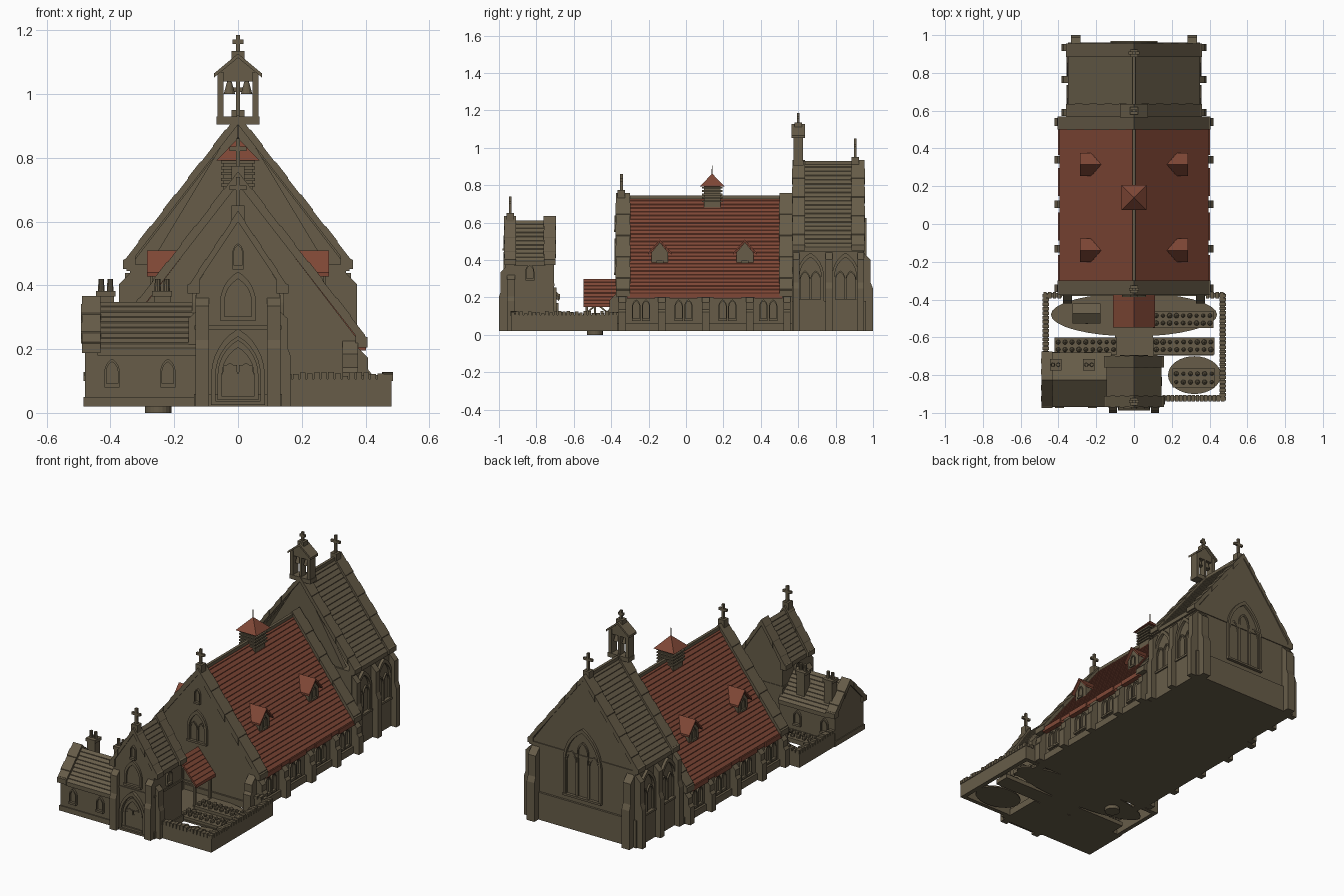
import bpy, bmesh, math, random
from mathutils import Matrix, Vector

if "Cube" in bpy.data.objects:
    bpy.data.objects.remove(bpy.data.objects["Cube"])

random.seed(3)

def material(name, col):
    m = bpy.data.materials.new(name)
    m.diffuse_color = (*col, 1)
    m.use_nodes = True
    m.node_tree.nodes["Principled BSDF"].inputs["Base Color"].default_value = m.diffuse_color
    return m

STONE = material("brown_stone", (0.135, 0.108, 0.066))
RED = material("red_tile", (0.215, 0.064, 0.037))

def finish(bm, name, mat):
    bmesh.ops.recalc_face_normals(bm, faces=bm.faces[:])
    me = bpy.data.meshes.new(name)
    bm.to_mesh(me)
    bm.free()
    me.materials.append(mat)
    ob = bpy.data.objects.new(name, me)
    bpy.context.collection.objects.link(ob)
    return ob

def add_prism(bm, pts, axis, a, b):
    """Extrude a 2D outline along an axis between a and b."""
    place = {'x': lambda p, t: (t, p[0], p[1]), 'y': lambda p, t: (p[0], t, p[1]),
             'z': lambda p, t: (p[0], p[1], t)}[axis]
    lo = [bm.verts.new(place(p, a)) for p in pts]
    hi = [bm.verts.new(place(p, b)) for p in pts]
    bm.faces.new(lo)
    bm.faces.new(hi[::-1])
    for i in range(len(pts)):
        j = (i + 1) % len(pts)
        bm.faces.new((lo[i], lo[j], hi[j], hi[i]))

def prism(name, pts, axis, a, b, mat=STONE):
    bm = bmesh.new()
    add_prism(bm, pts, axis, a, b)
    return finish(bm, name, mat)

def add_box(bm, x0, x1, y0, y1, z0, z1):
    add_prism(bm, [(x0, y0), (x1, y0), (x1, y1), (x0, y1)], 'z', z0, z1)

def boxes(name, items, mat=STONE):
    bm = bmesh.new()
    for it in items:
        add_box(bm, *it)
    return finish(bm, name, mat)

def roof(name, axis, c, a, b, w, ze, zr, n, mat, t=0.02, step=0.004):
    """Gable roof slab with overlapping tile courses."""
    left = []
    for i in range(n):
        for f, lift in ((i / n, step), ((i + 1) / n, 0)):
            left.append((-w * (1 - f), ze + (zr - ze) * f + lift))
    right = [(-u, z) for u, z in left[::-1]][1:]
    pts = left + right + [(w, ze - t), (0, zr - t), (-w, ze - t)]
    prism(name, [(c + u, z) for u, z in pts], axis, a, b, mat)

def coping(name, axis, c, a, b, w, ze, zr, n, th=0.02):
    """Gable coping of separate stones with a kneeler at each foot."""
    bm = bmesh.new()
    for s in (-1, 1):
        for i in range(n):
            f, g = i / n, (i + 1) / n
            e = 0.004 * (i % 2)
            u0, u1 = w * (1 - f), w * (1 - g)
            z0, z1 = ze + (zr - ze) * f, ze + (zr - ze) * g
            add_prism(bm, [(c + s * u0, z0 - th), (c + s * u1, z1 - th), (c + s * u1, z1 + th + e),
                           (c + s * u0, z0 + th + e)], axis, a - e / 2, b + e / 2)
        k = [(c + s * (w - 0.03), ze - th), (c + s * (w + 0.008), ze - th),
             (c + s * (w + 0.008), ze + 0.012), (c + s * (w - 0.03), ze + 0.03)]
        add_prism(bm, k, axis, a, b)
    finish(bm, name, STONE)

def house(name, axis, c, a, b, w, ztop, zr, z0=0.02):
    prism(name, [(c - w, z0), (c + w, z0), (c + w, ztop), (c, zr), (c - w, ztop)], axis, a, b)

def cross(name, y, z0, z1):
    h = z1 - z0
    r, zc = 0.007, z0 + h * 0.68
    boxes(name, [(-r, r, y - r, y + r, z0, z1), (-0.26 * h, 0.26 * h, y - r, y + r, zc - r, zc + r),
                 (-0.02, 0.02, y - 0.02, y + 0.02, z0 - 0.03, z0 + 0.015)])

def arch(w, h, k=6):
    r = w / 2
    zs = h - 1.732 * r
    arc = [(-r + 2 * r * math.cos(math.pi / 3 * i / k), zs + 2 * r * math.sin(math.pi / 3 * i / k))
           for i in range(k + 1)]
    return [(r, 0)] + arc + [(-x, z) for x, z in arc[-2::-1]] + [(-r, 0)]

def add_ring(bm, cx, z, w, h, f, d):
    rows = []
    for p in (arch(w + 2 * f, h + 1.7 * f), arch(w, h)):
        for y in (0.01, -d):
            rows.append([bm.verts.new((cx + x, y, z + q)) for x, q in p])
    ob_, of, ib, jf = rows
    for i in range(len(of) - 1):
        for A, B in ((ob_, of), (of, jf), (jf, ib)):
            bm.faces.new((A[i], A[i + 1], B[i + 1], B[i]))

def window(name, loc, w, h, rot=0, lights=1, d=0.012):
    """Pointed window surround, with tracery lights and a sill."""
    bm = bmesh.new()
    f = min(0.014, w * 0.16)
    add_ring(bm, 0, 0, w, h, f, d)
    if lights > 1:
        lw = w / lights
        for i in range(lights):
            cx = (i - (lights - 1) / 2) * lw
            add_ring(bm, cx, 0, lw * 0.8, h * (0.82 if lights == 3 and i == 1 else 0.64), lw * 0.1, d * 0.6)
    add_box(bm, -w / 2 - f, w / 2 + f, -d - 0.004, 0.01, -0.01, 0.002)
    bm.transform(Matrix.Translation(loc) @ Matrix.Rotation(math.radians(rot), 4, 'Z'))
    finish(bm, name, STONE)

def buttress(name, x, y, w, d, z, rot=0, z0=0.02):
    """Stepped buttress projecting by d from a wall."""
    prof = [(0.01, z0), (-d, z0), (-d, z * 0.55), (-d * 0.75, z * 0.62), (-d * 0.75, z - d), (0.01, z)]
    ob = prism(name, prof, 'x', -w / 2, w / 2)
    ob.data.transform(Matrix.Translation((x, y, 0)) @ Matrix.Rotation(math.radians(rot), 4, 'Z'))

def cyl(name, x, y, z0, z1, r0, r1, seg=12, mat=STONE):
    bm = bmesh.new()
    bmesh.ops.create_cone(bm, cap_ends=True, segments=seg, radius1=r0, radius2=r1, depth=z1 - z0,
                          matrix=Matrix.Translation((x, y, (z0 + z1) / 2)))
    return finish(bm, name, mat)

# Nave
house("nave_body", 'y', 0, -0.37, 0.57, 0.372, 0.235, 0.72)
boxes("nave_plinth", [(-0.385, 0.385, -0.38, 0.57, 0.02, 0.06)])
roof("nave_roof", 'y', 0, -0.31, 0.51, 0.395, 0.22, 0.735, 26, RED)
boxes("nave_ridge", [(-0.008, 0.008, -0.3, 0.5, 0.725, 0.745)])
for i, (a, b) in enumerate(((-0.375, -0.3), (0.5, 0.57))):
    coping(f"nave_coping_{i}", 'y', 0, a, b, 0.398, 0.225, 0.737, 9)
cross("nave_cross", -0.345, 0.76, 0.86)
window("nave_front_window", (0, -0.37, 0.33), 0.1, 0.16, 0, 2)
window("nave_front_slit", (0, -0.37, 0.56), 0.028, 0.07)
for s in (-1, 1):
    rot = 90 * s
    for i, y in enumerate((-0.34, -0.13, 0.105, 0.34, 0.54)):
        buttress(f"nave_buttress_{i}", s * 0.372, y, 0.04, 0.048, 0.22, rot)
    for i, y in enumerate((-0.24, -0.013, 0.222, 0.44)):
        for k in (-0.026, 0.026):
            window("nave_side_window", (s * 0.372, y + k, 0.085), 0.034, 0.095, rot)
        xs = sorted((s * 0.37, s * 0.402))
        boxes("nave_eave_tiles", [(*xs, y - 0.075, y + 0.075, 0.195, 0.222)], RED)
    buttress("nave_front_buttress", s * 0.352, -0.375, 0.048, 0.045, 0.23)
    # Dormers
    for y in (-0.14, 0.315):
        x0, x1 = s * 0.16, s * 0.27
        prism("dormer_body", [(y - .045, .36), (y + .045, .36), (y + .045, .44), (y, .495), (y - .045, .44)], 'x', x0, x1)
        roof("dormer_roof", 'x', y, x0, s * 0.285, 0.062, 0.44, 0.51, 1, RED, 0.012, 0)
        window("dormer_window", (x1, y, 0.395), 0.03, 0.06, rot, 1, 0.006)

# Louvred cupola on the ridge
boxes("cupola_body", [(-0.045, 0.045, 0.095, 0.185, 0.66, 0.8)])
boxes("cupola_louvres", [(-0.054, 0.054, 0.086, 0.194, z, z + 0.009) for z in (.71, .728, .746, .764, .782)])
cap = cyl("cupola_roof", 0, 0, 0.792, 0.862, 0.095, 0.0, 4, RED)
cap.data.transform(Matrix.Translation((0, 0.14, 0)) @ Matrix.Rotation(math.pi / 4, 4, 'Z'))
cyl("cupola_spike", 0, 0.14, 0.85, 0.905, 0.003, 0.002, 6)

# Chancel
boxes("chancel_walls", [(-0.338, 0.338, 0.57, 0.95, 0.02, 0.465), (-0.35, 0.35, 0.57, 0.962, 0.02, 0.18),
                        (-0.35, 0.35, 0.57, 0.955, 0.445, 0.465)])
prism("chancel_front_gable", [(-0.28, 0.46), (0.28, 0.46), (0, 0.925)], 'y', 0.58, 0.61)
prism("chancel_rear_gable", [(-0.338, 0.46), (0.338, 0.46), (0, 0.92)], 'y', 0.9, 0.95)
roof("chancel_roof", 'y', 0, 0.61, 0.9, 0.35, 0.465, 0.918, 20, STONE)
boxes("chancel_ridge", [(-0.008, 0.008, 0.62, 0.89, 0.905, 0.928)])
for i, (a, b) in enumerate(((0.57, 0.635), (0.885, 0.955))):
    coping(f"chancel_coping_{i}", 'y', 0, a, b, 0.352, 0.468, 0.92, 9, 0.016)
cross("chancel_cross", 0.905, 0.935, 1.05)
window("chancel_rear_window", (0, 0.95, 0.22), 0.22, 0.38, 180, 3, 0.014)
for s in (-1, 1):
    for y in (0.665, 0.853):
        window("chancel_side_window", (s * 0.338, y, 0.19), 0.115, 0.225, 90 * s, 2, 0.016)
    for y in (0.59, 0.765, 0.935):
        buttress("chancel_side_buttress", s * 0.338, y, 0.036, 0.046, 0.45, 90 * s)
    buttress("chancel_rear_buttress", s * 0.308, 0.95, 0.05, 0.05, 0.45, 180)

# Bell cote
boxes("bell_cote_frame", [(-.068, .068, .572, .628, .905, .93), (-.065, -.046, .575, .625, .93, 1.07),
                          (.046, .065, .575, .625, .93, 1.07), (-.006, .006, .58, .62, .93, 1.06),
                          (-.06, .06, .58, .62, 1.04, 1.07)])
prism("bell_cote_gable", [(-.062, 1.065), (.062, 1.065), (0, 1.115)], 'y', .58, .62)
roof("bell_cote_roof", 'y', 0, 0.565, 0.635, 0.075, 1.065, 1.127, 1, STONE, 0.013, 0)
cross("bell_cote_cross", 0.6, 1.12, 1.185)
for s in (-1, 1):
    cyl("bell", s * 0.027, 0.6, 1.0, 1.04, 0.018, 0.007)

# Entrance tower
house("tower_body", 'y', 0, -0.965, -0.705, 0.132, 0.4, 0.6)
boxes("tower_bands", [(-.138, .138, -.972, -.7, .02, .06), (-.137, .137, -.97, -.702, .262, .274)])
roof("tower_roof", 'y', 0, -0.92, -0.75, 0.145, 0.39, 0.612, 10, STONE)
for i, (a, b) in enumerate(((-0.97, -0.91), (-0.76, -0.698))):
    coping(f"tower_coping_{i}", 'y', 0, a, b, 0.15, 0.39, 0.615, 6, 0.016)
cross("tower_cross", -0.94, 0.635, 0.74)
window("tower_doorway", (0, -0.965, 0.035), 0.14, 0.205, 0, 1, 0.018)
window("tower_inner_doorway", (0, -0.965, 0.05), 0.1, 0.155, 0, 2, 0.012)
boxes("door_panels", [(-.046, -.003, -.972, -.96, .05, .15), (.003, .046, -.972, -.96, .05, .15)])
window("tower_front_window", (0, -0.965, 0.3), 0.085, 0.12, 0, 1)
window("tower_front_slit", (0, -0.965, 0.46), 0.026, 0.065)
window("tower_rear_doorway", (0, -0.705, 0.03), 0.12, 0.2, 180)
for s in (-1, 1):
    buttress("tower_buttress", s * 0.112, -0.965, 0.042, 0.035, 0.37)
    buttress("tower_side_buttress", s * 0.13, -0.935, 0.042, 0.034, 0.33, 90 * s)
    window("tower_side_window", (s * 0.132, -0.835, 0.3), 0.036, 0.07, 90 * s)

# Cottage
house("cottage_body", 'x', -0.825, -0.48, -0.12, 0.132, 0.2, 0.335)
boxes("cottage_plinth", [(-0.485, -0.12, -0.963, -0.688, 0.02, 0.05)])
roof("cottage_roof", 'x', -0.825, -0.44, -0.12, 0.145, 0.2, 0.348, 9, STONE)
coping("cottage_coping", 'x', -0.825, -0.49, -0.432, 0.142, 0.205, 0.35, 5, 0.017)
for x in (-0.395, -0.22):
    window("cottage_window", (x, -0.957, 0.09), 0.036, 0.07)
    window("cottage_rear_window", (x - 0.02, -0.693, 0.09), 0.036, 0.07, 180)
for x in (-0.415, -0.238):
    boxes("cottage_chimney", [(x - .026, x + .026, -.77, -.72, .15, .37), (x - .031, x + .031, -.775, -.715, .365, .383)])
    for k in (-0.014, 0.014):
        cyl("chimney_pot", x + k, -0.745, 0.38, 0.42, 0.011, 0.009, 10)

# Garden wall with rough upright stones
wall = [(-.48, -.455, -.69, -.365), (-.48, -.38, -.39, -.365), (.456, .482, -.935, -.365),
        (.38, .482, -.39, -.365), (.15, .482, -.935, -.91)]
bm = bmesh.new()
for x0, x1, y0, y1 in wall:
    add_box(bm, x0, x1, y0, y1, 0.02, 0.106)
    along_x = x1 - x0 > y1 - y0
    n = int(max(x1 - x0, y1 - y0) / 0.022)
    for i in range(n):
        top = 0.114 + 0.014 * random.random()
        if along_x:
            p = x0 + (x1 - x0) * i / n
            add_box(bm, p, p + 0.018, y0 - 0.004, y1 + 0.004, 0.1, top)
        else:
            p = y0 + (y1 - y0) * i / n
            add_box(bm, x0 - 0.004, x1 + 0.004, p, p + 0.018, 0.1, top)
finish(bm, "garden_wall", STONE)

# Courtyard paths and lawns
boxes("paths", [(-.1, .1, -.71, -.365, .02, .03), (-.42, .42, -.695, -.6, .02, .03)])
for name, cx, cy, rx, ry in (("lawn_back", 0, -.48, .44, .115), ("lawn_front", .32, -.8, .14, .1)):
    prism(name, [(cx + rx * math.cos(a * math.pi / 16), cy + ry * math.sin(a * math.pi / 16)) for a in range(32)],
          'z', 0.02, 0.028)

# Planting beds
for x0, x1, y0, y1, n in ((.1, .42, -.55, -.46, 9), (.1, .425, -.69, -.6, 9), (-.42, -.09, -.69, -.6, 9), (.205, .43, -.865, -.765, 6)):
    bm = bmesh.new()
    add_box(bm, x0, x1, y0, y1, 0.02, 0.045)
    for i in range(n):
        for j in (0.28, 0.72):
            p = (x0 + (x1 - x0) * (i + 0.5) / n, y0 + (y1 - y0) * j, 0.053)
            bmesh.ops.create_icosphere(bm, subdivisions=1, radius=random.uniform(.011, .016), matrix=Matrix.Translation(p))
    finish(bm, "planting_bed", STONE)

# Well
cyl("well", -0.25, -0.487, 0.0, 0.075, 0.042, 0.042, 20)
boxes("well_posts", [(x - .006, x + .006, -.493, -.481, .02, .15) for x in (-.3, -.2)])
roof("well_roof", 'x', -0.475, -0.325, -0.177, 0.053, 0.125, 0.168, 3, STONE, 0.01, 0.002)

# Red porch canopy
roof("porch_roof", 'y', 0, -0.548, -0.37, 0.112, 0.165, 0.298, 7, RED, 0.015, 0.003)
boxes("porch_posts", [(x - .007, x + .007, y - .007, y + .007, .02, .175) for x in (-.09, .09) for y in (-.53, -.39)]
      + [(x - .006, x + .006, -.54, -.37, .155, .168) for x in (-.09, .09)])
for y in (-0.53, -0.39):
    prism("porch_truss", [(-.09, .16), (.09, .16), (.09, .172), (-.09, .172)], 'y', y - .006, y + .006)
